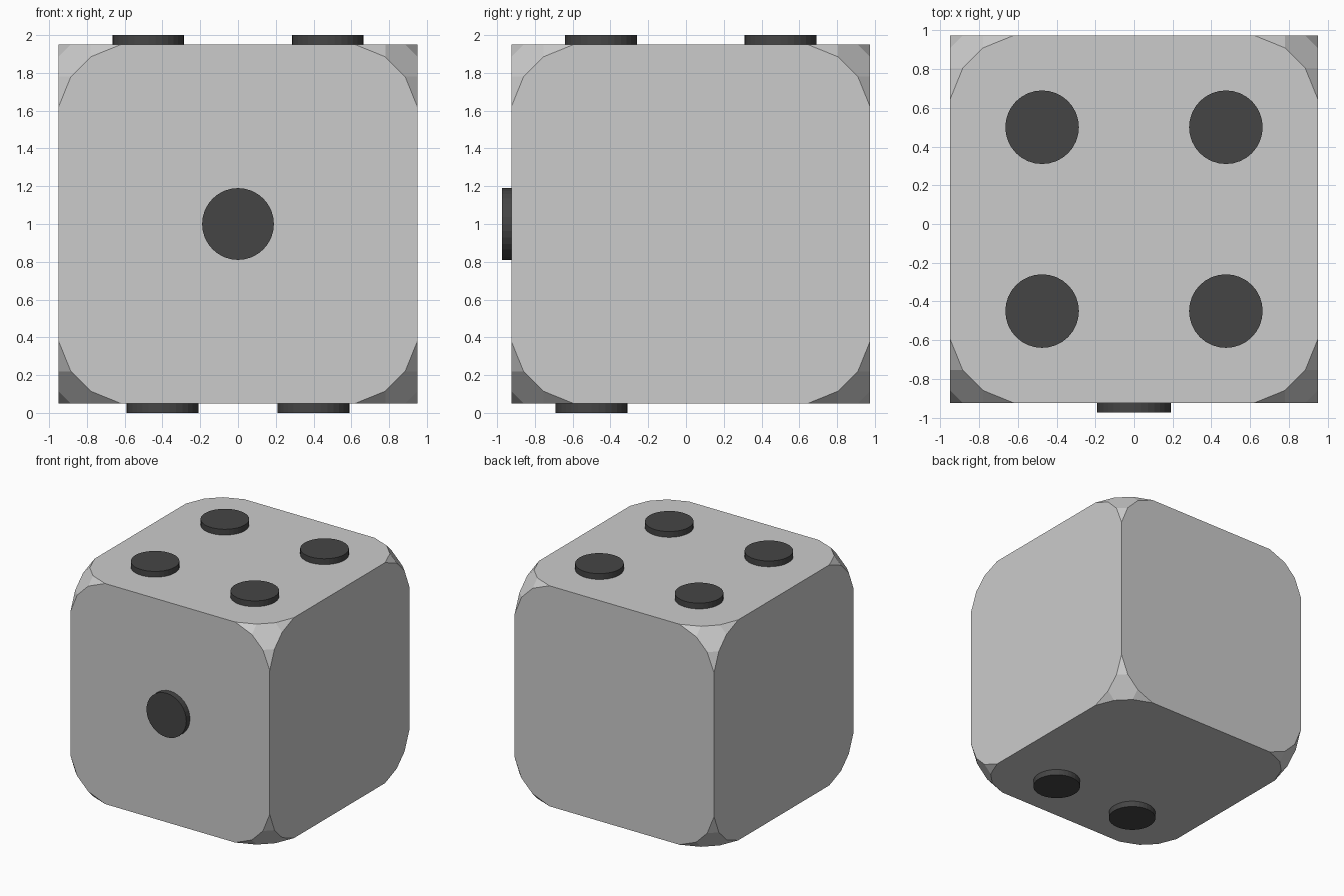
import bpy, bmesh
from math import pi
from itertools import product, permutations

if "Cube" in bpy.data.objects:
    bpy.data.objects.remove(bpy.data.objects["Cube"])

H = 0.95                 # half size of the cube
CY, CZ = 0.025, 1.0      # cube centre
R, DEPTH = 0.19, 0.1     # pip radius and thickness (half sunk in)

dark = bpy.data.materials.new("dark_pip")
dark.diffuse_color = (0.06, 0.06, 0.06, 1)
dark.use_nodes = True
dark.node_tree.nodes["Principled BSDF"].inputs["Base Color"].default_value = dark.diffuse_color


# Cube body: sharp edges, each corner rounded by a faceted patch
def add_body():
    corner = set(permutations((0.33, 0, 0))) | set(permutations((0.17, 0.065, 0)))
    bm = bmesh.new()
    for signs in product((-1, 1), repeat=3):
        for offset in sorted(corner):
            bm.verts.new([s * (H - o) for s, o in zip(signs, offset)])
    bmesh.ops.convex_hull(bm, input=bm.verts)
    bmesh.ops.dissolve_limit(bm, angle_limit=0.02, verts=bm.verts, edges=bm.edges)
    bmesh.ops.recalc_face_normals(bm, faces=bm.faces)
    mesh = bpy.data.meshes.new("die_body")
    bm.to_mesh(mesh)
    bm.free()
    body = bpy.data.objects.new("die_body", mesh)
    body.location = (0, CY, CZ)
    bpy.context.collection.objects.link(body)


# Round pip, centred on the face surface
def add_pip(name, loc, rot=(0, 0, 0)):
    bpy.ops.mesh.primitive_cylinder_add(vertices=32, radius=R, depth=DEPTH,
                                        location=loc, rotation=rot)
    pip = bpy.context.object
    pip.name = name
    pip.data.materials.append(dark)


add_body()

# Four pips on top
for sx, sy in product((-1, 1), repeat=2):
    add_pip("top_pip", (sx * 0.475, CY + sy * 0.475, CZ + H))

# One pip on the front
add_pip("front_pip", (0, CY - H, CZ), (pi / 2, 0, 0))

# Two pips underneath, near the front edge
for sx in (-1, 1):
    add_pip("bottom_pip", (sx * 0.4, -0.5, CZ - H))
